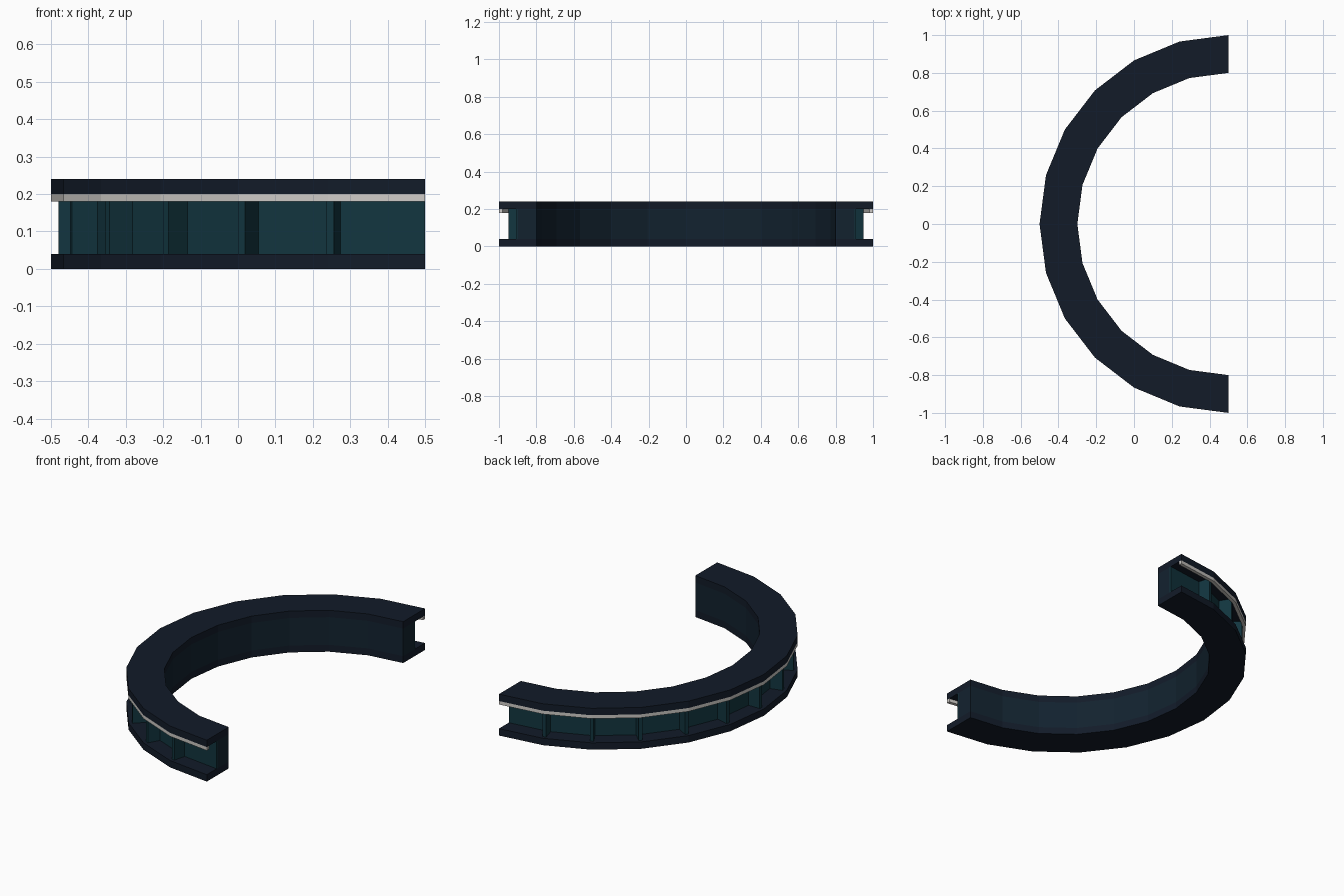
import bpy, bmesh
from math import sin, cos, pi

if "Cube" in bpy.data.objects:
    bpy.data.objects.remove(bpy.data.objects["Cube"])

CX, SEG = 0.5, 12


def material(name, rgb):
    m = bpy.data.materials.new(name)
    m.diffuse_color = (*rgb, 1)
    m.use_nodes = True
    m.node_tree.nodes["Principled BSDF"].inputs["Base Color"].default_value = m.diffuse_color
    return m


navy = material("navy", (0.006, 0.011, 0.022))
blue = material("deep_blue", (0.006, 0.016, 0.028))
teal = material("teal", (0.006, 0.036, 0.05))
pale = material("pale_trim", (0.62, 0.6, 0.57))


def finish(name, bm, mat):
    bmesh.ops.recalc_face_normals(bm, faces=bm.faces)
    me = bpy.data.meshes.new(name)
    bm.to_mesh(me)
    bm.free()
    me.materials.append(mat)
    ob = bpy.data.objects.new(name, me)
    bpy.context.collection.objects.link(ob)
    return ob


def half_ring(name, r0, r1, z0, z1, mat):
    """Rectangular section swept through the half circle on the -x side."""
    bm = bmesh.new()
    rings = []
    for k in range(SEG + 1):
        a = pi / 2 + pi * k / SEG
        rings.append([bm.verts.new((CX + r * cos(a), r * sin(a), z))
                      for r, z in ((r0, z0), (r1, z0), (r1, z1), (r0, z1))])
    for p, q in zip(rings, rings[1:]):
        for i in range(4):
            j = (i + 1) % 4
            bm.faces.new((p[i], p[j], q[j], q[i]))
    bm.faces.new(rings[0])
    bm.faces.new(rings[-1][::-1])
    return finish(name, bm, mat)


# Counter plates, inner wall, recessed outer panel and trim
half_ring("base_plate", 0.8, 1.0, 0.0, 0.04, navy)
half_ring("counter_top", 0.8, 1.0, 0.2, 0.24, navy)
half_ring("inner_wall", 0.8, 0.9, 0.04, 0.2, blue)
half_ring("outer_panel", 0.9, 0.91, 0.04, 0.2, teal)
half_ring("trim_strip", 0.98, 1.0, 0.18, 0.2, pale)

# Radial ribs at each corner of the outer panel
bm = bmesh.new()
for k in range(1, SEG):
    a = pi / 2 + pi * k / SEG
    c, s = cos(a), sin(a)
    box = bmesh.ops.create_cube(bm, size=1)["verts"]
    for v in box:
        r, t = 0.94 + v.co.x * 0.08, v.co.y * 0.02
        v.co = (CX + r * c - t * s, r * s + t * c, 0.12 + v.co.z * 0.16)
finish("panel_ribs", bm, teal)
